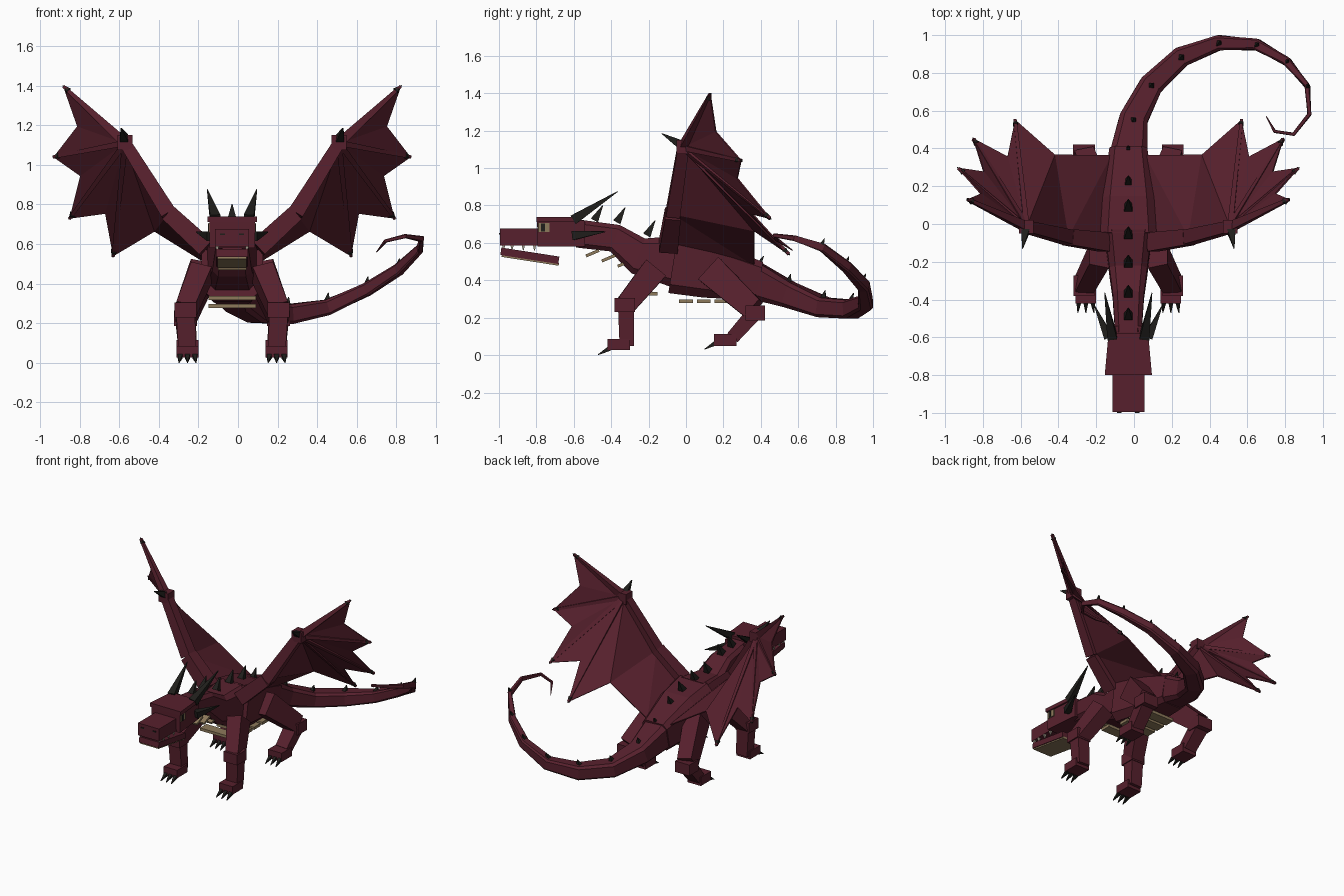
import bpy, bmesh, math
from mathutils import Vector as V

if "Cube" in bpy.data.objects:
    bpy.data.objects.remove(bpy.data.objects["Cube"])

CX = -0.03  # symmetry plane of the body


def material(name, rgb):
    m = bpy.data.materials.new(name)
    m.diffuse_color = (*rgb, 1)
    m.use_nodes = True
    m.node_tree.nodes["Principled BSDF"].inputs["Base Color"].default_value = m.diffuse_color
    return m


HIDE = material("maroon hide", (0.095, 0.0145, 0.026))
HORN = material("black horn", (0.014, 0.013, 0.011))
PLATE = material("tan plate", (0.27, 0.195, 0.105))
TOOTH = material("bone tooth", (0.42, 0.38, 0.30))


def make(name, verts, faces, mat):
    bm = bmesh.new()
    vs = [bm.verts.new(v) for v in verts]
    for f in faces:
        bm.faces.new([vs[i] for i in f])
    bmesh.ops.recalc_face_normals(bm, faces=bm.faces)
    me = bpy.data.meshes.new(name)
    bm.to_mesh(me)
    bm.free()
    me.materials.append(mat)
    ob = bpy.data.objects.new(name, me)
    bpy.context.collection.objects.link(ob)
    return ob


def skin(name, rings, mat):
    n = len(rings[0])
    faces = [list(range(n)), [len(rings) * n - 1 - i for i in range(n)]]
    for r in range(len(rings) - 1):
        for i in range(n):
            j = (i + 1) % n
            faces.append((r * n + i, r * n + j, r * n + n + j, r * n + n + i))
    return make(name, [p for r in rings for p in r], faces, mat)


def limb(name, a, b, wa, wb, mat=HIDE, ref=(1, 0, 0)):
    """Tapered box from a to b; wa, wb = half sizes along ref and across it."""
    a, b = V(a), V(b)
    d = (b - a).normalized()
    u = V(ref)
    u = (u - d * u.dot(d)).normalized()
    v = d.cross(u)
    quad = ((1, 1), (-1, 1), (-1, -1), (1, -1))
    return skin(name, [[p + u * w[0] * i + v * w[1] * j for i, j in quad]
                       for p, w in ((a, wa), (b, wb))], mat)


def spike(name, a, b, r, mat=HORN):
    return limb(name, a, b, (r, r), (0.002, 0.002), mat)


def box(name, x, y, z, mat=HIDE):
    """Box from x half width and y, z ranges, centred on the body."""
    zc, h = (z[0] + z[1]) / 2, (z[1] - z[0]) / 2
    return limb(name, (CX, y[0], zc), (CX, y[1], zc), (x, h), (x, h), mat)


def loft(name, secs, c=0.7):
    """Chamfered square tube; each section = x, y, z, half width, half height."""
    pts = [V(s[:3]) for s in secs]
    rings = []
    for i, s in enumerate(secs):
        t = (pts[min(i + 1, len(pts) - 1)] - pts[max(i - 1, 0)]).normalized()
        side = t.cross(V((0, 0, 1))).normalized()
        up = side.cross(t)
        prof = ((1, c), (c, 1), (-c, 1), (-1, c), (-1, -c), (-c, -1), (c, -1), (1, -c))
        rings.append([pts[i] + side * s[3] * p + up * s[4] * q for p, q in prof])
    return skin(name, rings, HIDE)


# torso, neck and curling tail
loft("torso", [(CX, -.07, .485, .155, .155), (CX, .12, .455, .138, .15),
               (CX, .39, .395, .10, .105)])
loft("neck", [(CX, -.58, .65, .07, .075), (CX, -.38, .625, .083, .075),
              (CX, -.255, .53, .10, .10), (CX, -.05, .50, .125, .14)])
tail = [(CX, .36, .40, .098, .10), (-.005, .55, .323, .075, .068), (.09, .735, .255, .063, .053),
        (.25, .885, .245, .055, .05), (.45, .96, .28, .04, .04), (.65, .95, .37, .03, .033),
        (.81, .86, .47, .023, .028), (.918, .73, .575, .014, .022), (.928, .58, .625, .011, .015),
        (.845, .475, .64, .01, .01), (.745, .49, .615, .008, .008), (.70, .57, .56, .002, .002)]
loft("tail", tail)

# head and jaws
limb("skull", (CX, -.795, .648), (CX, -.54, .65), (.115, .068), (.09, .07))
limb("brow", (CX, -.80, .725), (CX, -.58, .725), (.125, .014), (.105, .014))
box("snout", .085, (-.995, -.77), (.587, .677))
limb("lower_jaw", (CX, -.99, .555), (CX, -.68, .507), (.08, .02), (.08, .02))
limb("jaw_plate", (CX, -.985, .532), (CX, -.68, .485), (.074, .007), (.074, .007), PLATE)

# tan plates down the throat and under the belly
for y, z in ((-.50, .545), (-.415, .518), (-.33, .49)):
    limb("throat_plate", (CX, y - .035, z - .015), (CX, y + .035, z + .015),
         (.072, .008), (.072, .008), PLATE)
for y, z in ((-.19, .328), (0, .288), (.095, .288), (.19, .288)):
    box("belly_plate", .12, (y - .037, y + .037), (z - .01, z + .01), PLATE)

# spines along neck and back
for y, z in ((-.46, .80), (-.34, .79), (-.18, .72), (-.03, .715), (.115, .69), (.24, .63), (.40, .53)):
    spike("back_spine", (CX, y - .03, z - .08), (CX, y + .015, z), .022)
# spines along the tail
for i, s in enumerate(tail[1:8]):
    r = .019 - .0012 * i
    x, y, z = s[0], s[1], s[2] + s[4]
    spike("tail_spine", (x, y - .005, z - .01), (x + .006, y + .01, z + 2.2 * r), r)

for s in (-1, 1):
    def P(x, y, z):
        return V((CX + s * x, y, z))

    # horns, eyes, nostrils and teeth
    spike("top_horn", P(.085, -.60, .725), P(.125, -.365, .875), .026)
    spike("cheek_horn", P(.105, -.60, .64), P(.18, -.43, .66), .024)
    limb("eye", P(.114, -.79, .682), P(.111, -.73, .682), (.005, .024), (.005, .024), PLATE)
    limb("pupil", P(.117, -.775, .682), P(.116, -.755, .682), (.004, .022), (.004, .022), HORN)
    limb("nostril", P(.035, -.996, .65), P(.06, -.996, .65), (.004, .004), (.004, .004),
         HORN, (0, 1, 0))
    for y in (-.975, -.93, -.87, -.81):
        spike("tooth", P(.075, y, .59), P(.075, y, .56), .009, TOOTH)

    # front leg
    limb("front_upper_leg", P(.155, -.17, .455), P(.235, -.325, .265), (.054, .068), (.048, .055))
    limb("front_knee", P(.235, -.327, .305), P(.235, -.327, .23), (.055, .054), (.055, .054))
    limb("front_lower_leg", P(.235, -.32, .25), P(.225, -.317, .05), (.047, .043), (.045, .038))
    limb("front_foot", P(.225, -.30, .057), P(.225, -.42, .057), (.055, .029), (.055, .029))
    # hind leg
    limb("hind_thigh", P(.15, .13, .455), P(.235, .36, .245), (.06, .08), (.052, .06))
    limb("hind_knee", P(.235, .37, .265), P(.235, .37, .185), (.058, .052), (.058, .052))
    limb("hind_shank", P(.235, .365, .225), P(.225, .25, .095), (.05, .042), (.046, .036))
    limb("hind_foot", P(.225, .27, .082), P(.225, .15, .082), (.055, .032), (.055, .032))
    for y, z in ((-.41, .035), (.16, .065)):
        for dx in (-.037, 0, .037):
            spike("toe_claw", P(.225 + dx, y, z), P(.225 + dx * 1.15, y - .06, z - .033), .013)

    # wing: membrane sheet spanned between wrist, finger tips and flank
    wrist, elbow, root = P(.54, -.015, 1.11), P(.32, -.07, .755), P(.13, -.095, .58)
    tips = [P(.85, .13, 1.395), P(.90, .295, 1.04), P(.82, .45, .73), P(.60, .55, .54)]
    dips = [P(.78, .16, 1.195), P(.765, .275, .945), P(.64, .355, .755), P(.39, .365, .665)]
    rim = [p for pair in zip(tips, dips) for p in pair] + [P(.09, .365, .48)]
    verts = [wrist, elbow, root] + rim
    faces = [(0, i + 3, i + 4) for i in range(7)] + [(0, 10, 1), (1, 10, 11), (1, 11, 2)]
    sheet = make("wing_membrane", verts, faces, HIDE)
    mod = sheet.modifiers.new("thickness", "SOLIDIFY")
    mod.thickness, mod.offset = .008, 0

    # wing arm, wrist joint and fingers
    fwd = (0, 1, 0)
    limb("wing_upper_arm", root, elbow, (.05, .048), (.042, .043), ref=fwd)
    limb("wing_forearm", elbow, wrist, (.038, .04), (.03, .03), ref=fwd)
    limb("wing_wrist", wrist + V((0, 0, -.035)), wrist + V((0, 0, .04)), (.038, .036), (.038, .036))
    spike("wrist_claw", wrist + V((s * .005, -.02, .02)), P(.56, -.13, 1.185), .022)
    for k, t in enumerate(tips):
        r = .024 if k == 0 else .015
        limb("wing_finger", wrist, t, (r, r), (.008, .008), ref=fwd)
        d = (t - wrist).normalized()
        spike("finger_claw", t - d * .035, t + d * .008, .013)
